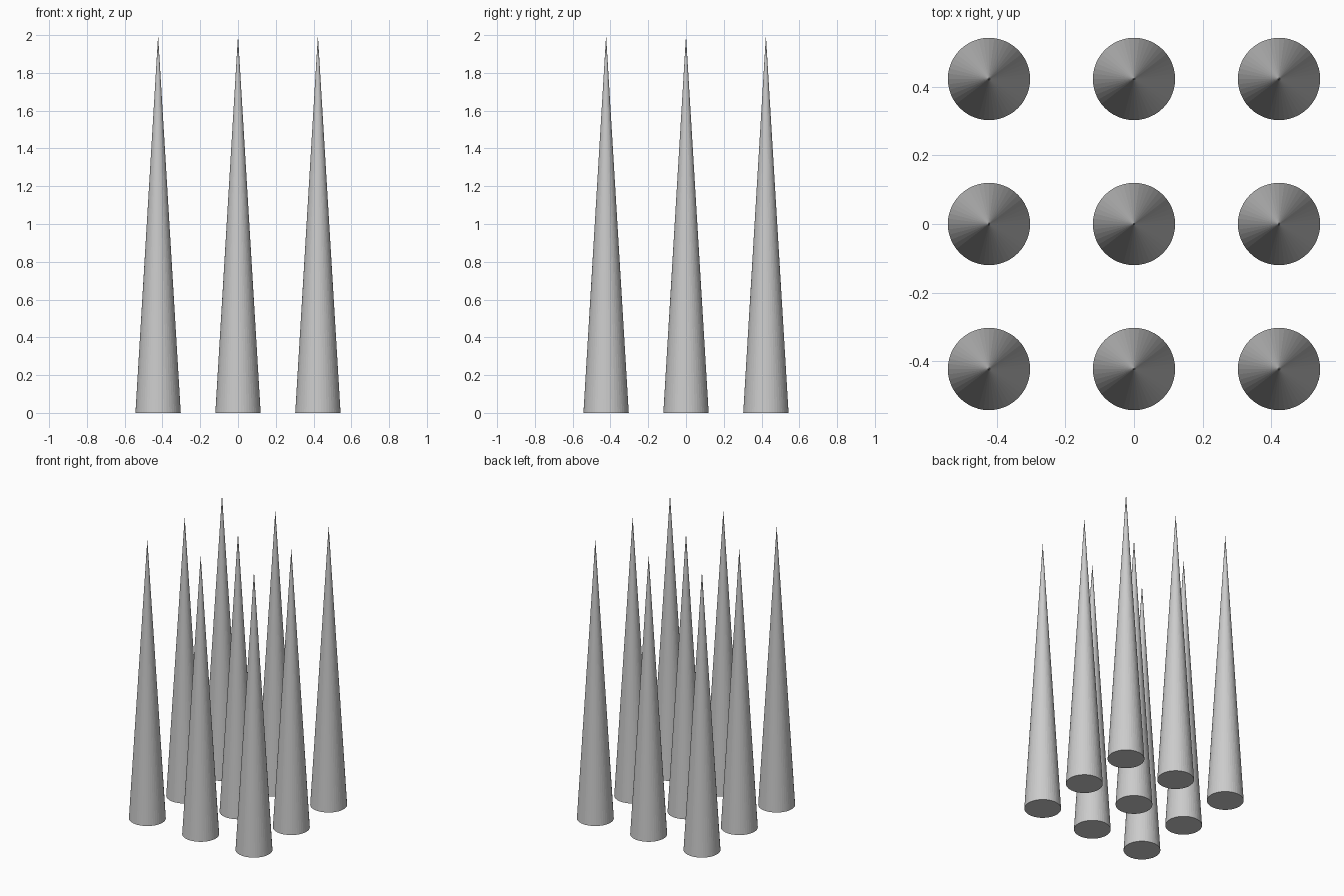
import bpy

if "Cube" in bpy.data.objects:
    bpy.data.objects.remove(bpy.data.objects["Cube"])

RADIUS = 0.12
HEIGHT = 2.0
SPACING = 0.423

# 3 x 3 grid of slender spikes with capped bases
for row in (-1, 0, 1):
    for col in (-1, 0, 1):
        bpy.ops.mesh.primitive_cone_add(
            vertices=48, radius1=RADIUS, radius2=0, depth=HEIGHT,
            location=(col * SPACING, row * SPACING, HEIGHT / 2))
        bpy.context.object.name = f"spike_row{row + 2}_column{col + 2}"
